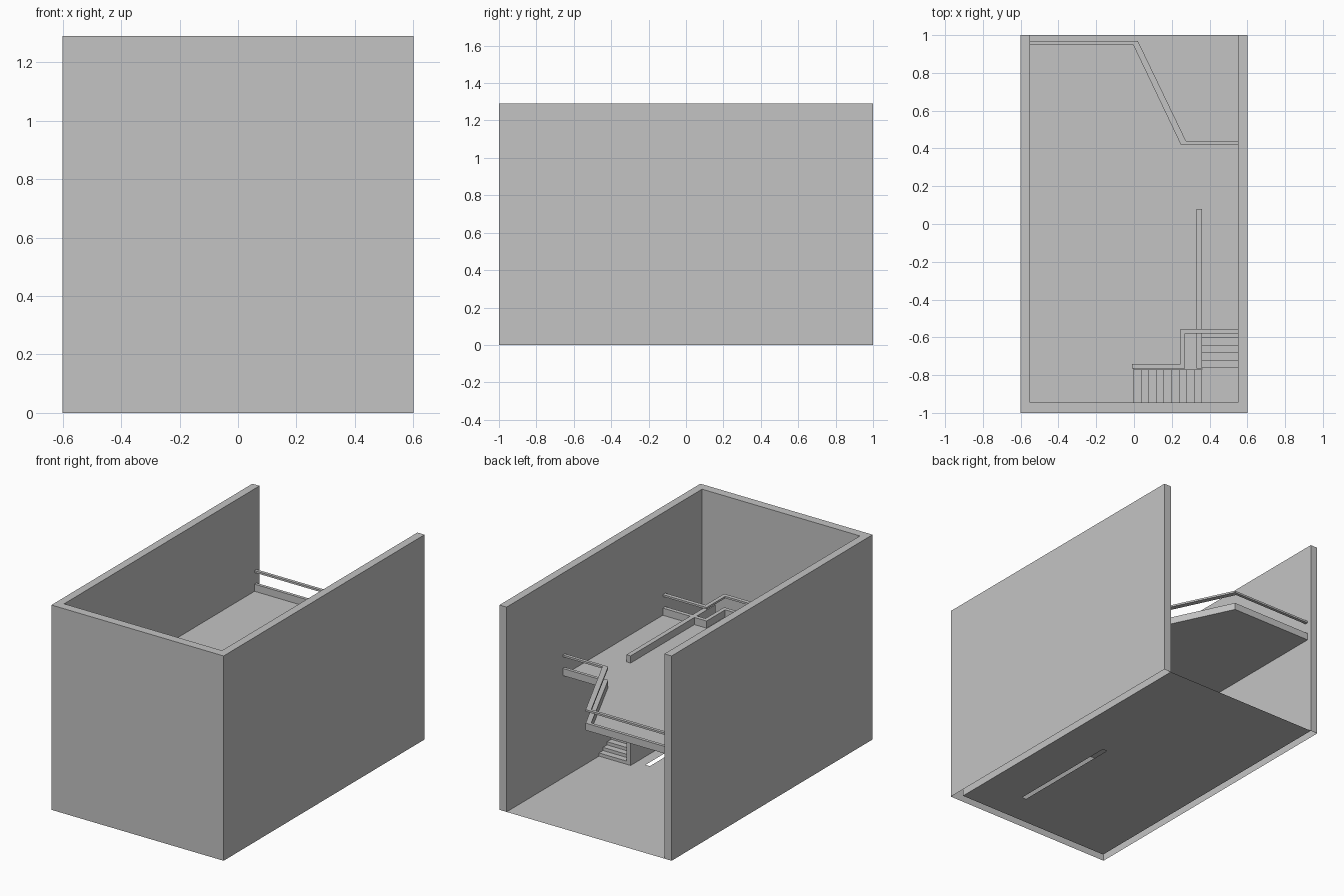
import bpy, bmesh

if "Cube" in bpy.data.objects:
    bpy.data.objects.remove(bpy.data.objects["Cube"])

grey = bpy.data.materials.new("plain_grey")
grey.diffuse_color = (0.55, 0.55, 0.55, 1)
grey.use_nodes = True
grey.node_tree.nodes["Principled BSDF"].inputs["Base Color"].default_value = grey.diffuse_color


def finish(name, bm, fix=True):
    if fix:
        bmesh.ops.recalc_face_normals(bm, faces=bm.faces)
    me = bpy.data.meshes.new(name)
    bm.to_mesh(me)
    bm.free()
    me.materials.append(grey)
    ob = bpy.data.objects.new(name, me)
    bpy.context.collection.objects.link(ob)
    return ob


def prism(name, a, b, bottom=True):
    """Join two matching loops of 3D points into a solid."""
    bm = bmesh.new()
    lo = [bm.verts.new(p) for p in a]
    hi = [bm.verts.new(p) for p in b]
    n = len(a)
    for i in range(n):
        j = (i + 1) % n
        bm.faces.new((lo[i], lo[j], hi[j], hi[i]))
    bm.faces.new(hi)
    if bottom:
        bm.faces.new(lo[::-1])
    return finish(name, bm)


def upright(name, pts, z0, z1, bottom=True):
    return prism(name, [(x, y, z0) for x, y in pts], [(x, y, z1) for x, y in pts], bottom)


def rect(x0, x1, y0, y1):
    return [(x0, y0), (x1, y0), (x1, y1), (x0, y1)]


def sheet(name, polys, z):
    bm = bmesh.new()
    for poly in polys:
        bm.faces.new([bm.verts.new((x, y, z)) for x, y in poly])
    bmesh.ops.remove_doubles(bm, verts=bm.verts, dist=1e-5)
    return finish(name, bm, False)


# Room shell: three walls, open at the back, top and underside
IN, FRONT = 0.55, -0.945
upright("outer_walls", [(-0.6, -1), (0.6, -1), (0.6, 1), (IN, 1), (IN, FRONT),
                        (-IN, FRONT), (-IN, 1), (-0.6, 1)], 0, 1.29, bottom=False)

# Ground floor with a narrow slot
sx0, sx1, sy0, sy1 = 0.235, 0.265, -0.73, 0.025
sheet("ground_floor", [rect(-IN, sx0, FRONT, 1), rect(sx1, IN, FRONT, 1),
                       rect(sx0, sx1, FRONT, sy0), rect(sx0, sx1, sy1, 1)], 0)

# Upper floor with the stair opening
Z = 0.645
sheet("upper_floor", [[(-IN, FRONT), (0, FRONT), (0, -0.765), (0.27, -0.765), (0.27, -0.58),
                       (IN, -0.58), (IN, 0.44), (0.275, 0.44), (0.02, 0.97), (-IN, 0.97)]], Z)

# Kerbs and the handrails floating above them
edges = {
    "balcony": ([(-IN, 0.97), (0.02, 0.97), (0.275, 0.44), (IN, 0.44)],
                [(-IN, 0.95), (-0.005, 0.95), (0.248, 0.42), (IN, 0.42)]),
    "stairwell": ([(IN, -0.555), (0.245, -0.555), (0.245, -0.74), (-0.01, -0.74)],
                  [(IN, -0.58), (0.27, -0.58), (0.27, -0.765), (-0.01, -0.765)]),
}
for name, (outer, inner) in edges.items():
    loop = outer + inner[::-1]
    upright(name + "_kerb", loop, Z, 0.69)
    upright(name + "_handrail", loop, 0.763, 0.775)

# Wall beside the stairs
upright("stair_wall", rect(0.33, 0.36, -0.765, 0.08), 0, 0.69)

# Stairs: long flight, corner landing, short flight
T, R = 0.04, Z / 32


def profile(n, z0, drop):
    pts = []
    for k in range(n):
        pts += [(k * T, z0 + k * R), (k * T, z0 + (k + 1) * R)]
    pts += [(n * T, z0 + n * R), (n * T, z0 + n * R - 0.035)]
    pts.append((T if drop == 0 else 0, z0 - drop))
    return pts


lower = profile(21, 0, 0)
prism("lower_flight", [(0.36, 0.08 - d, z) for d, z in lower], [(IN, 0.08 - d, z) for d, z in lower])
L = 22 * R
upright("corner_landing", rect(0.36, IN, FRONT, -0.76), L - 0.035, L)
upper = profile(9, L, 0.035)
prism("upper_flight", [(0.36 - d, FRONT, z) for d, z in upper], [(0.36 - d, -0.77, z) for d, z in upper])
